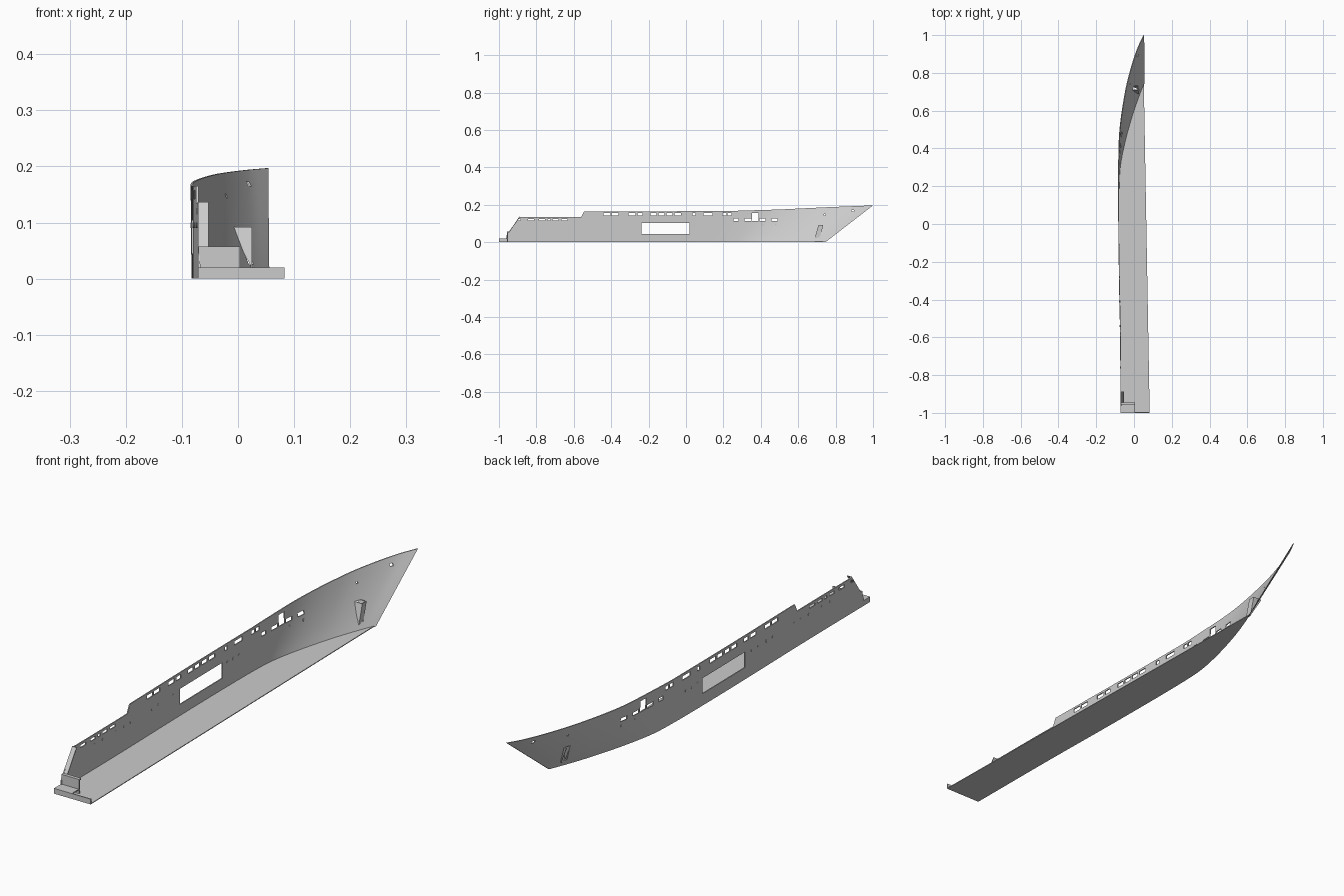
import bpy, bmesh, math

if "Cube" in bpy.data.objects:
    bpy.data.objects.remove(bpy.data.objects["Cube"])

grey = bpy.data.materials.new("hull_grey")
grey.diffuse_color = (0.6, 0.6, 0.6, 1)
grey.use_nodes = True
grey.node_tree.nodes["Principled BSDF"].inputs["Base Color"].default_value = grey.diffuse_color

# Plan outlines (y, x) and sheer line (y, z)
DECK = [(-1, -.071), (-.6, -.074), (-.2, -.081), (.1, -.084), (.3, -.084), (.5, -.077),
        (.7, -.048), (.82, -.019), (.93, .017), (1, .05)]
KEEL = [(-1, -.071), (-.6, -.074), (-.2, -.081), (.1, -.083), (.25, -.080), (.33, -.072),
        (.45, -.046), (.58, -.009), (.68, .026), (.745, .052)]
SHEER = [(-1, .02), (-.962, .02), (-.958, .04), (-.89, .137), (-.875, .134), (-.56, .134), (-.545, .165),
         (.2, .166), (.5, .175), (.75, .187), (1, .197)]


def lerp(pts, t):
    for (a, p), (b, q) in zip(pts, pts[1:]):
        if t <= b:
            return p + (q - p) * (t - a) / (b - a)
    return pts[-1][1]


def curve(pts, t):
    """Smooth interpolation through the outline points."""
    n = len(pts)

    def slope(i):
        a, b = pts[max(i - 1, 0)], pts[min(i + 1, n - 1)]
        return (b[1] - a[1]) / (b[0] - a[0])
    for i in range(n - 1):
        (a, p), (b, q) = pts[i], pts[i + 1]
        if t <= b or i == n - 2:
            h = b - a
            u = (t - a) / h
            return ((2*u**3 - 3*u*u + 1) * p + (u**3 - 2*u*u + u) * h * slope(i)
                    + (3*u*u - 2*u**3) * q + (u**3 - u*u) * h * slope(i + 1))


def keel_y(s):
    return s if s < .2 else .2 + (s - .2) * .545 / .8


def hull_point(s, v):
    yb = keel_y(s)
    xb, xt = curve(KEEL, yb), curve(DECK, s)
    return (xb + (xt - xb) * v ** .85, yb + (s - yb) * v, lerp(SHEER, s) * v)


def hull_x(y, z):
    s = y
    for _ in range(30):
        v = min(1, z / lerp(SHEER, s))
        s = min(1, max(-1, s + y - hull_point(s, v)[1]))
    return hull_point(s, v)[0]


def add(name, bm):
    bmesh.ops.recalc_face_normals(bm, faces=bm.faces)
    me = bpy.data.meshes.new(name)
    bm.to_mesh(me)
    bm.free()
    me.materials.append(grey)
    ob = bpy.data.objects.new(name, me)
    bpy.context.collection.objects.link(ob)
    return ob


def add_box(bm, x0, x1, y0, y1, z0, z1, lean=0):
    """Box whose top may be shifted along y."""
    vs = [bm.verts.new((x, y + (lean if z == z1 else 0), z))
          for x in (x0, x1) for y in (y0, y1) for z in (z0, z1)]
    for f in ((0, 1, 3, 2), (4, 6, 7, 5), (0, 4, 5, 1), (2, 3, 7, 6), (0, 2, 6, 4), (1, 5, 7, 3)):
        bm.faces.new([vs[i] for i in f])


def box(name, *args):
    bm = bmesh.new()
    add_box(bm, *args)
    return add(name, bm)


# Hull side shell: outer and inner skins joined around the rim
T, ROWS = .004, 8
stations = sorted({p[0] for p in SHEER} | {-.95 + .05 * i for i in range(23)}
                  | {.2 + .02 * i for i in range(40)})
stations = [s for i, s in enumerate(stations) if i == 0 or s - stations[i - 1] > 1e-4]
bm = bmesh.new()
skins = []
for off in (0, T):
    skins.append([[bm.verts.new((p[0] + off, p[1], p[2]))
                   for p in (hull_point(s, j / ROWS) for j in range(ROWS + 1))] for s in stations])
N = len(stations)
for g in skins:
    for i in range(N - 1):
        for j in range(ROWS):
            bm.faces.new((g[i][j], g[i+1][j], g[i+1][j+1], g[i][j+1]))
a, b = skins
for i in range(N - 1):
    for j in (0, ROWS):
        bm.faces.new((a[i][j], a[i+1][j], b[i+1][j], b[i][j]))
for j in range(ROWS):
    for i in (0, N - 1):
        bm.faces.new((a[i][j], a[i][j+1], b[i][j+1], b[i][j]))
hull = add("hull_side", bm)

# Window, side door and bow openings
bm = bmesh.new()


def opening(y0, y1, z0, z1, lean=0):
    xm = hull_x((y0 + y1) / 2, (z0 + z1) / 2)
    add_box(bm, xm - .045, xm + .045, y0, y1, z0, z1, lean)


opening(-.238, .019, .045, .104)
for y, w in ((-.422, .036), (-.379, .036), (-.289, .036), (-.246, .028), (-.173, .032), (-.131, .032),
             (-.088, .032), (-.044, .036), (.043, .016), (.118, .048), (.206, .02), (.232, .02)):
    opening(y - w / 2, y + w / 2, .142, .157)
for y, w in ((.267, .026), (.331, .036), (.41, .032), (.473, .032)):
    opening(y - w / 2, y + w / 2, .113, .127)
opening(.354, .388, .114, .157)
for y, w in ((-.898, .026), (-.829, .032), (-.77, .032), (-.732, .016), (-.698, .032), (-.65, .032)):
    opening(y - w / 2, y + w / 2, .115, .125)
opening(.885, .897, .164, .173)
opening(.738, .745, .144, .151)
opening(.69, .712, .025, .092, .02)
cutter = add("opening_cutter", bm)
cutter.hide_render = True
cutter.hide_viewport = False
cutter.display_type = 'WIRE'
mod = hull.modifiers.new("openings", 'BOOLEAN')
mod.operation, mod.solver, mod.object = 'DIFFERENCE', 'EXACT', cutter
bpy.context.view_layer.objects.active = hull
hull.select_set(True)
bpy.ops.object.modifier_apply(modifier=mod.name)
bpy.data.objects.remove(cutter)
bpy.ops.object.shade_smooth_by_angle(angle=math.radians(25))

# Flat bottom running from the side shell to the straight inner edge
bm = bmesh.new()
ys = [keel_y(s) for s in stations]
rows = []
for y in ys:
    xl = curve(KEEL, y) + .001
    xr = max(xl + .0005, .083 - (y + 1) * .031 / 1.745)
    rows.append([bm.verts.new((x, y, z)) for x, z in ((xl, 0), (xr, 0), (xr, .003), (xl, .003))])
for r, q in zip(rows, rows[1:]):
    for k in range(4):
        bm.faces.new((r[k], r[(k+1) % 4], q[(k+1) % 4], q[k]))
bm.faces.new(rows[0])
bm.faces.new(rows[-1])
add("bottom_plate", bm)

# Stern platform, step and slanted quarter panel
box("transom", -.07, .083, -1, -.996, .002, .02)
box("stern_platform", -.07, .003, -.999, -.955, .016, .02)
box("stern_step", -.07, .004, -.957, -.951, .003, .052)
box("step_ledge", -.07, .004, -.957, -.944, .052, .057)
box("stern_quarter_panel", -.071, -.053, -.946, -.942, .056, .137, .055)

# Anchor pocket: upright back plate and two cheeks, open at the top
bm = bmesh.new()
add_box(bm, .022, .025, .688, .714, .02, .092, .02)
xw = hull_x(.70, .09)
for y in (.688, .711):
    xb = hull_x(y, .022)
    vs = [[bm.verts.new((x, yy, z)) for x, yy, z in
           ((.024, y + d, .02), (.024, y + .02 + d, .092), (xw, y + .02 + d, .092))] for d in (0, .003)]
    bm.faces.new(vs[0])
    bm.faces.new(vs[1])
    for k in range(3):
        bm.faces.new((vs[0][k], vs[0][(k+1) % 3], vs[1][(k+1) % 3], vs[1][k]))
add("anchor_pocket", bm)

# Portholes: small raised discs through the shell
bm = bmesh.new()
for y in (-.76, -.71, -.63, -.58, -.54, -.41, -.37, -.32, -.28, .05, .085, .12, .41, .48):
    x = hull_x(y, .095) + T / 2
    rings = [[bm.verts.new((x + d, y + .005 * math.cos(k * math.pi / 5), .095 + .005 * math.sin(k * math.pi / 5)))
              for k in range(10)] for d in (-.003, .003)]
    bm.faces.new(rings[0])
    bm.faces.new(rings[1])
    for k in range(10):
        bm.faces.new((rings[0][k], rings[0][(k+1) % 10], rings[1][(k+1) % 10], rings[1][k]))
add("portholes", bm)
